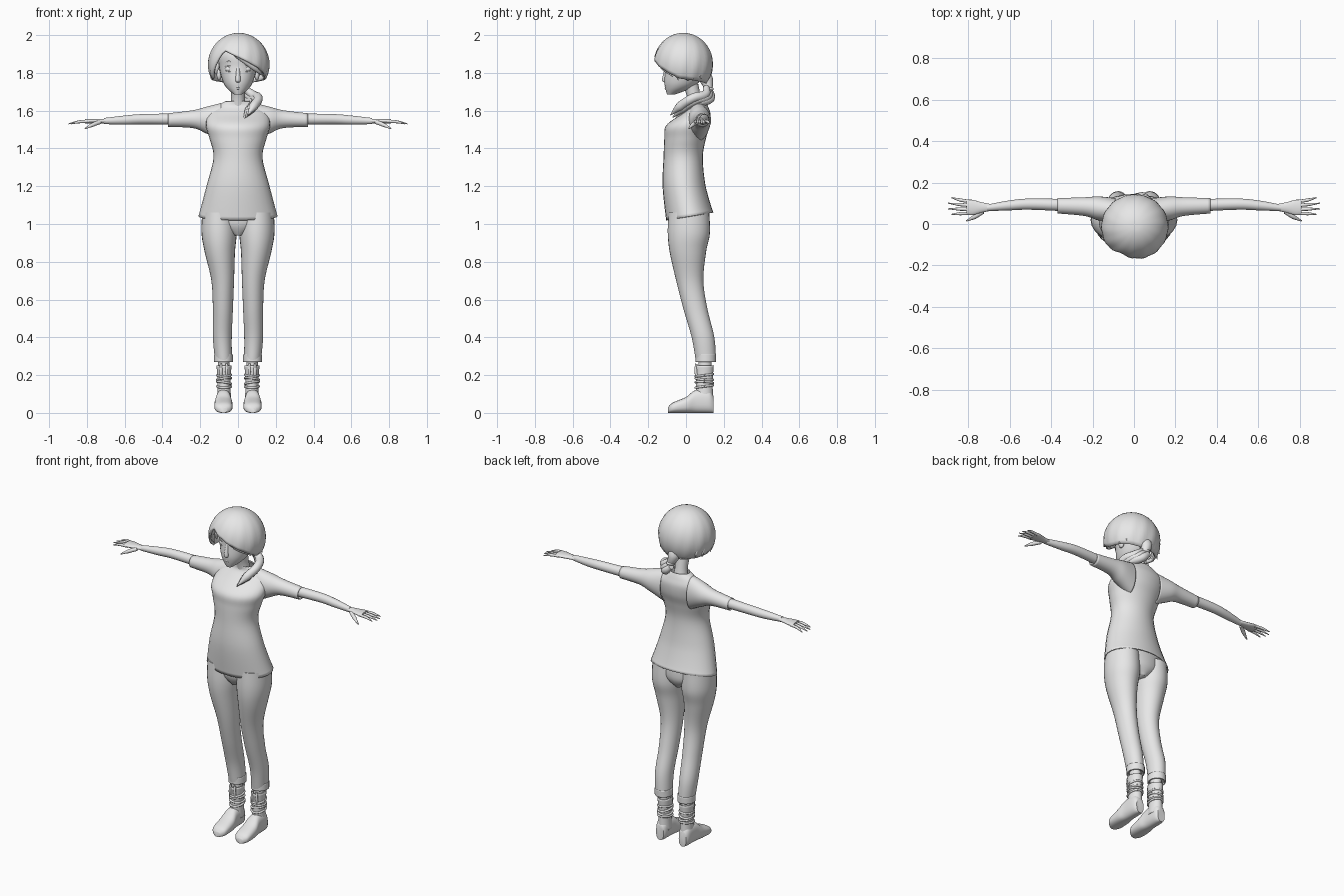
import bpy, bmesh, math
from mathutils import Vector

cube = bpy.data.objects.get("Cube")
if cube:
    bpy.data.objects.remove(cube)

shade = (.8, .8, .8, 1)
grey = bpy.data.materials.new("plain grey")
grey.use_nodes = True
grey.diffuse_color = shade
grey.node_tree.nodes["Principled BSDF"].inputs["Base Color"].default_value = shade


def finish(name, bm, thickness=0):
    bmesh.ops.recalc_face_normals(bm, faces=bm.faces)
    mesh = bpy.data.meshes.new(name)
    bm.to_mesh(mesh)
    bm.free()
    mesh.materials.append(grey)
    mesh.shade_smooth()
    mesh.set_sharp_from_angle(angle=math.radians(50))
    part = bpy.data.objects.new(name, mesh)
    bpy.context.collection.objects.link(part)
    if thickness:
        part.modifiers.new("cloth thickness", 'SOLIDIFY').thickness = thickness


def skin(bm, rows, cap_start=True, cap_end=True):
    """Join closed rows of points with quads."""
    loops = [[bm.verts.new(point) for point in row] for row in rows]
    for low, high in zip(loops, loops[1:]):
        for i in range(len(low)):
            bm.faces.new((low[i - 1], low[i], high[i], high[i - 1]))
    if cap_start:
        bm.faces.new(loops[0])
    if cap_end:
        bm.faces.new(loops[-1])


def smooth_stations(keys, steps=6):
    """Pass a smooth spline through the key cross-sections."""
    keys = [Vector(key) for key in keys]
    result = []
    for i in range(len(keys) - 1):
        start, end = keys[i], keys[i + 1]
        slope_in = (end - keys[max(i - 1, 0)]) / 2
        slope_out = (keys[min(i + 2, len(keys) - 1)] - start) / 2
        for step in range(steps):
            t = step / steps
            blend = t * t * (3 - 2 * t)
            result.append(start.lerp(end, blend) + slope_in * t * (1 - t) ** 2
                          - slope_out * t * t * (1 - t))
    return result + [keys[-1]]


def loft(name, axis, keys, side=1, closed=True, thickness=0, power=1, lean=0):
    """Each key: place on the axis, centre across, two radii."""
    sides = 28
    rows = []
    for number, (place, across, along, wide, deep) in enumerate(smooth_stations(keys)):
        row = []
        for i in range(sides):
            angle = math.tau * i / sides
            u, v = math.cos(angle), math.sin(angle)
            u = across + wide * math.copysign(abs(u) ** power, u)
            v = along + deep * math.copysign(abs(v) ** power, v)
            x, y, z = {'X': (place, u, v), 'Y': (u, place, v), 'Z': (u, v, place)}[axis]
            z += lean * (y + .1) * max(0, 1 - number / 6)
            row.append(Vector((x * side, y, z)))
        rows.append(row)
    bm = bmesh.new()
    skin(bm, rows, closed, closed)
    finish(name, bm, thickness)


def strand(name, points, width, side=1, start=1, end=.1):
    """Smooth round strand, narrowed towards its start and end."""
    curve = bpy.data.curves.new(name, 'CURVE')
    curve.dimensions = '3D'
    curve.bevel_depth = width
    curve.resolution_u = 6
    curve.use_fill_caps = True
    spline = curve.splines.new('BEZIER')
    spline.bezier_points.add(len(points) - 1)
    for knot, (x, y, z) in zip(spline.bezier_points, points):
        knot.co = (x * side, y, z)
        knot.handle_left_type = knot.handle_right_type = 'AUTO'
    spline.bezier_points[0].radius = start
    spline.bezier_points[-1].radius = end
    source = bpy.data.objects.new(name, curve)
    bpy.context.collection.objects.link(source)
    graph = bpy.context.evaluated_depsgraph_get()
    bm = bmesh.new()
    bm.from_mesh(bpy.data.meshes.new_from_object(source.evaluated_get(graph)))
    bpy.data.objects.remove(source)
    finish(name, bm)


def ball(name, centre, size):
    bm = bmesh.new()
    bmesh.ops.create_uvsphere(bm, u_segments=20, v_segments=12, radius=1)
    for vert in bm.verts:
        vert.co = Vector(centre) + vert.co * Vector(size)
    finish(name, bm)


# Shirt with a slanted hem, neck and hips
loft("shirt_body", 'Z', [
    (1.02, 0, .02, .21, .125), (1.2, 0, -.01, .167, .114), (1.35, 0, -.015, .13, .104),
    (1.45, 0, -.005, .15, .11), (1.52, 0, .01, .17, .116), (1.58, 0, .05, .16, .08),
    (1.62, 0, .065, .12, .053), (1.65, 0, .06, .065, .045)],
    closed=False, thickness=.006, lean=.17)
loft("neck", 'Z', [(1.58, 0, .06, .05, .04), (1.66, 0, .045, .036, .036), (1.74, 0, .025, .04, .04)])
loft("hips", 'Z', [(.94, 0, .02, .03, .07), (1, 0, .02, .14, .1), (1.1, 0, .015, .17, .1)])

for side, word in ((1, "left"), (-1, "right")):
    # Sleeve, arm and hand
    loft(word + "_sleeve", 'X', [
        (.09, .065, 1.54, .06, .1), (.17, .075, 1.55, .058, .07),
        (.24, .084, 1.555, .045, .047), (.37, .088, 1.55, .037, .036)],
        side, closed=False, thickness=.005)
    loft(word + "_arm", 'X', [
        (x, y, z, r, r) for x, y, z, r in (
            (.3, .09, 1.555, .03), (.5, .096, 1.555, .027), (.6, .09, 1.55, .024), (.71, .078, 1.545, .016))],
        side)
    loft(word + "_palm", 'X', [
        (x, .08, 1.545, w, .012) for x, w in ((.69, .016), (.74, .026), (.78, .037), (.81, .036))], side)
    for finger in range(4):
        spread = finger - 1.5
        tip = .9 - .008 * spread ** 2
        strand(f"{word}_finger_{finger + 1}", [
            (.79, .08 + .019 * spread, 1.543), (.84, .083 + .022 * spread, 1.541),
            (tip, .087 + .027 * spread, 1.53)], .008, side, end=.3)
    strand(word + "_thumb", [(.73, .06, 1.54), (.77, .035, 1.525), (.81, .015, 1.505)], .011, side, end=.3)

    # Trouser leg and rolled cuff
    loft(word + "_trouser_leg", 'Z', [
        (z, x, y, r, r * 1.2) for z, x, y, r in (
            (.28, .077, .105, .045), (.4, .083, .09, .05), (.55, .08, .05, .053), (.7, .081, .02, .06),
            (.85, .096, .01, .08), (.95, .1, .015, .093), (1.06, .1, .015, .09))], side)
    loft(word + "_trouser_cuff", 'Z', [
        (z, .077, .105, .05, .054) for z in (.27, .31)], side, closed=False, thickness=.008)

    # Boot: foot on the ground, shaft, wraps and tabs
    loft(word + "_foot", 'Y', [
        (y, .077, h, w, h) for y, w, h in (
            (-.095, .02, .015), (-.07, .045, .027), (0, .048, .042), (.05, .04, .06),
            (.12, .036, .06), (.145, .025, .045))], side, power=.8)
    loft(word + "_boot_shaft", 'Z', [
        (z, .074, .097, r, r + .01) for z, r in ((.06, .038), (.16, .034), (.25, .04))],
        side, closed=False, thickness=.006)
    loft(word + "_shin", 'Z', [(z, .075, .1, .03, .035) for z in (.15, .3)], side)
    for wrap in range(4):
        turns = [math.tau * i / 8 for i in range(9)]
        strand(f"{word}_boot_wrap_{wrap + 1}", [
            (.074 + .037 * math.cos(a), .097 + .046 * math.sin(a),
             .14 + .02 * wrap + .006 * math.sin(a + 2 * wrap)) for a in turns], .006, side, end=1)
    for place, x in (("inner", .06), ("outer", .09)):
        strand(f"{word}_boot_{place}_tab", [(x, .06, .19), (x, .052, .22), (x, .055, .26)], .008, side, end=.8)

# Head from chin to crown, nose and lips
loft("head", 'Z', [
    (1.685, 0, -.08, .02, .02), (1.72, 0, -.04, .06, .07), (1.76, 0, -.02, .082, .095),
    (1.83, 0, 0, .1, .11), (1.9, 0, 0, .1, .11), (1.97, 0, 0, .05, .06)])
loft("nose", 'Z', [
    (1.75, 0, -.108, .01, .008), (1.765, 0, -.113, .013, .014), (1.84, 0, -.1, .008, .008)])
for lip, z in (("upper_lip", 1.727), ("lower_lip", 1.718)):
    strand(lip, [(-.028, -.092, 1.724), (0, -.107, z), (.028, -.092, 1.724)], .006, start=.1)

for side, word in ((1, "left"), (-1, "right")):
    # Eye, lids, brow and ear
    ball(word + "_eye", (side * .046, -.082, 1.82), (.023, .018, .017))
    for line, height in (("upper_eyelid", .016), ("lower_eyelid", -.012), ("eyebrow", .042)):
        strand(f"{word}_{line}", [
            (.02, -.098, 1.82 + height * .7), (.045, -.1, 1.82 + height), (.075, -.078, 1.822 + height * .7)],
            .003, side, start=.5)
    ball(word + "_ear", (side * .1, .01, 1.79), (.013, .02, .03))

    # Loose locks hanging by the ear
    for lock in range(4):
        y = -.06 + .04 * lock
        out = .14 - .006 * (lock - 1) ** 2
        strand(f"{word}_lock_{lock + 1}", [
            (out - .02, y, 1.88), (out, y, 1.82), (out + .003, y + .02, 1.76 + .01 * (lock % 2))],
            .015, side, start=.4)

# Hair cap whose lower edge follows a swept fringe, by degrees from the front
fringe = [(-180, 1.745), (-70, 1.775), (-32, 1.915), (0, 1.88), (80, 1.775), (180, 1.745)]


def fringe_height(degrees):
    for (a, low), (b, high) in zip(fringe, fringe[1:]):
        if a <= degrees <= b:
            return low + (high - low) * (degrees - a) / (b - a)


rows = []
for level in range(1, 16):
    row = []
    for degrees in range(-180, 180, 6):
        angle = math.radians(degrees)
        drop = math.acos((fringe_height(degrees) - 1.845) / .155) * level / 15
        reach = math.sin(drop) * (1 + .001 * level * math.sin(14 * angle + 3 * drop))
        row.append(Vector((.004 + .15 * reach * math.sin(angle), -.014 - .145 * reach * math.cos(angle),
                           1.845 + .155 * math.cos(drop))))
    rows.append(row)
bm = bmesh.new()
skin(bm, rows, cap_end=False)
finish("hair_cap", bm, .012)
strand("fringe_lock", [(-.07, -.1, 1.94), (0, -.137, 1.89), (.08, -.12, 1.83), (.14, -.07, 1.78)], .015, start=.2)
strand("parting_lock", [(-.08, -.1, 1.94), (-.12, -.08, 1.86), (-.13, -.04, 1.765)], .013, start=.3)

# Ponytail from the back of the head, over the left shoulder, to the chest
strand("gathered_hair", [(0, .08, 1.82), (.005, .11, 1.76), (.02, .12, 1.71)], .035, end=.6)
ball("hair_tie", (.018, .12, 1.715), (.027, .027, .012))
for piece in range(3):
    shift = .012 * (piece - 1)
    strand(f"ponytail_{piece + 1}", [
        (x + shift, y - shift, z + shift) for x, y, z in (
            (.02, .12, 1.71), (.06, .115, 1.675), (.095, .05, 1.655), (.07, -.02, 1.61), (.04, -.07, 1.565))],
        .024, start=.7)
